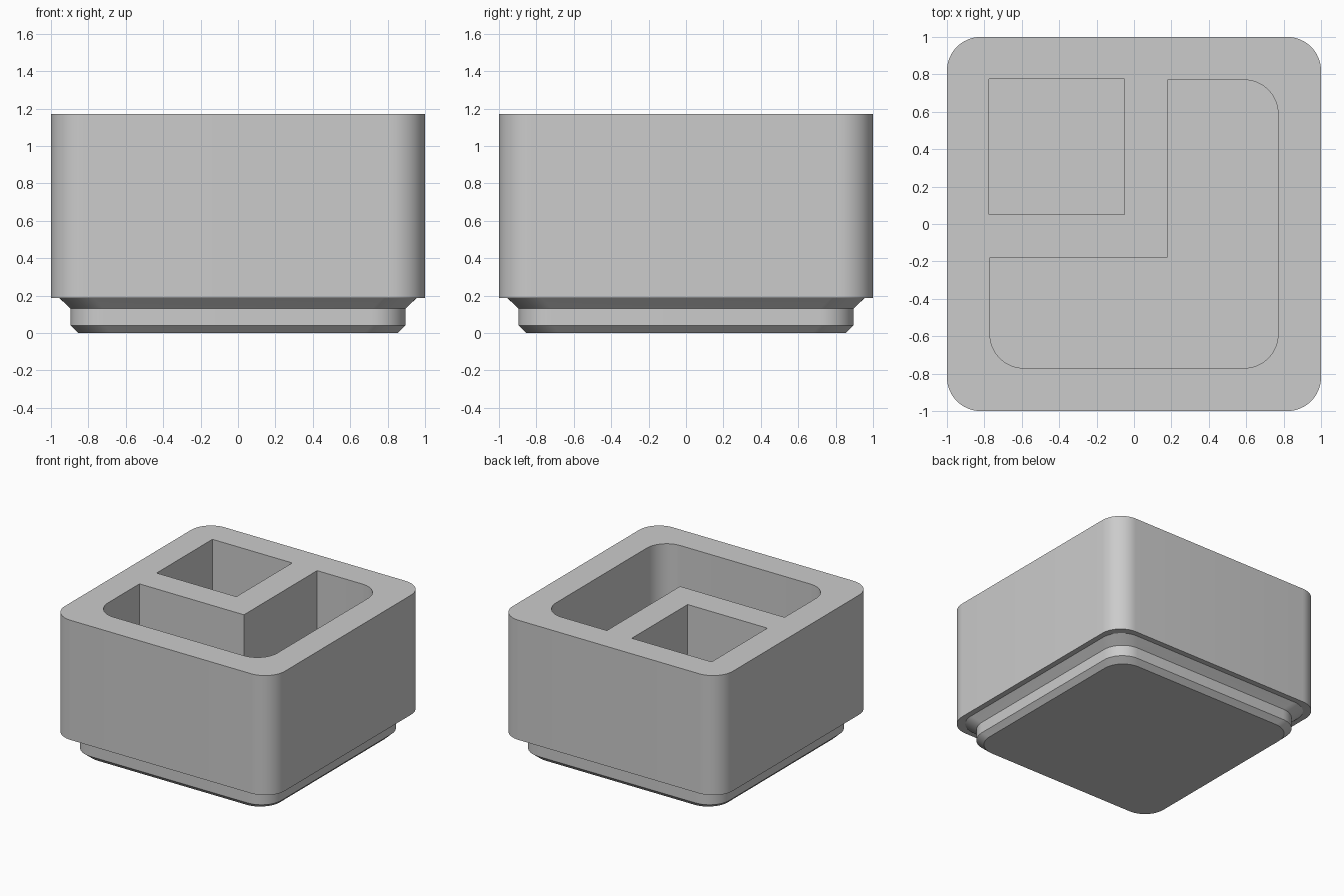
import bpy, bmesh, math

if "Cube" in bpy.data.objects:
    bpy.data.objects.remove(bpy.data.objects["Cube"], do_unlink=True)

SEGMENTS = 12
HEIGHT, FLOOR = 1.17, 0.23
RADIUS = 0.18

grey = bpy.data.materials.new("plain grey")
grey.use_nodes = True
colour = (0.6, 0.6, 0.6, 1)
grey.diffuse_color = colour
grey.node_tree.nodes["Principled BSDF"].inputs["Base Color"].default_value = colour


def outline(corners):
    """Counter-clockwise outline; each corner is x, y, radius (0 = sharp)."""
    points = []
    for x, y, r in corners:
        if r == 0:
            points.append((x, y))
            continue
        sx, sy = math.copysign(1, x), math.copysign(1, y)
        start = {(1, 1): 0, (-1, 1): 90, (-1, -1): 180, (1, -1): 270}[(sx, sy)]
        for i in range(SEGMENTS + 1):
            a = math.radians(start + 90 * i / SEGMENTS)
            points.append((x - sx * r + r * math.cos(a), y - sy * r + r * math.sin(a)))
    return points


def rounded_square(half, r):
    return outline([(half, half, r), (-half, half, r), (-half, -half, r), (half, -half, r)])


def loft(name, layers):
    """Solid through a stack of (outline, height) layers."""
    bm = bmesh.new()
    rings = [[bm.verts.new((x, y, z)) for x, y in pts] for pts, z in layers]
    for low, high in zip(rings, rings[1:]):
        n = len(low)
        for i in range(n):
            j = (i + 1) % n
            bm.faces.new((low[i], low[j], high[j], high[i]))
    bm.faces.new(rings[0][::-1])
    bm.faces.new(rings[-1])
    bmesh.ops.recalc_face_normals(bm, faces=bm.faces)
    mesh = bpy.data.meshes.new(name)
    bm.to_mesh(mesh)
    bm.free()
    mesh.materials.append(grey)
    obj = bpy.data.objects.new(name, mesh)
    bpy.context.collection.objects.link(obj)
    return obj


# Bin body with its stepped, chamfered foot
steps = [(0.855, 0), (0.895, 0.04), (0.895, 0.13), (0.955, 0.187), (1, 0.187), (1, HEIGHT)]
body = loft("bin_body", [(rounded_square(h, RADIUS), z) for h, z in steps])

# Square pocket and L-shaped pocket
square = outline([(-0.05, 0.05, 0), (-0.05, 0.775, 0), (-0.775, 0.775, 0), (-0.775, 0.05, 0)])
bend = outline([(0.77, 0.77, RADIUS), (0.18, 0.77, 0), (0.18, -0.18, 0),
                (-0.77, -0.18, 0), (-0.77, -0.77, RADIUS), (0.77, -0.77, RADIUS)])

bpy.ops.object.select_all(action="DESELECT")
bpy.context.view_layer.objects.active = body
body.select_set(True)
for name, shape in (("square_pocket", square), ("bent_pocket", bend)):
    cutter = loft(name, [(shape, FLOOR), (shape, HEIGHT + 0.2)])
    cutter.hide_render = True
    cut = body.modifiers.new(name, "BOOLEAN")
    cut.operation = "DIFFERENCE"
    cut.solver = "EXACT"
    cut.object = cutter
    bpy.ops.object.modifier_apply(modifier=cut.name)
    bpy.data.objects.remove(cutter, do_unlink=True)

bpy.ops.object.shade_smooth_by_angle(angle=math.radians(30))
